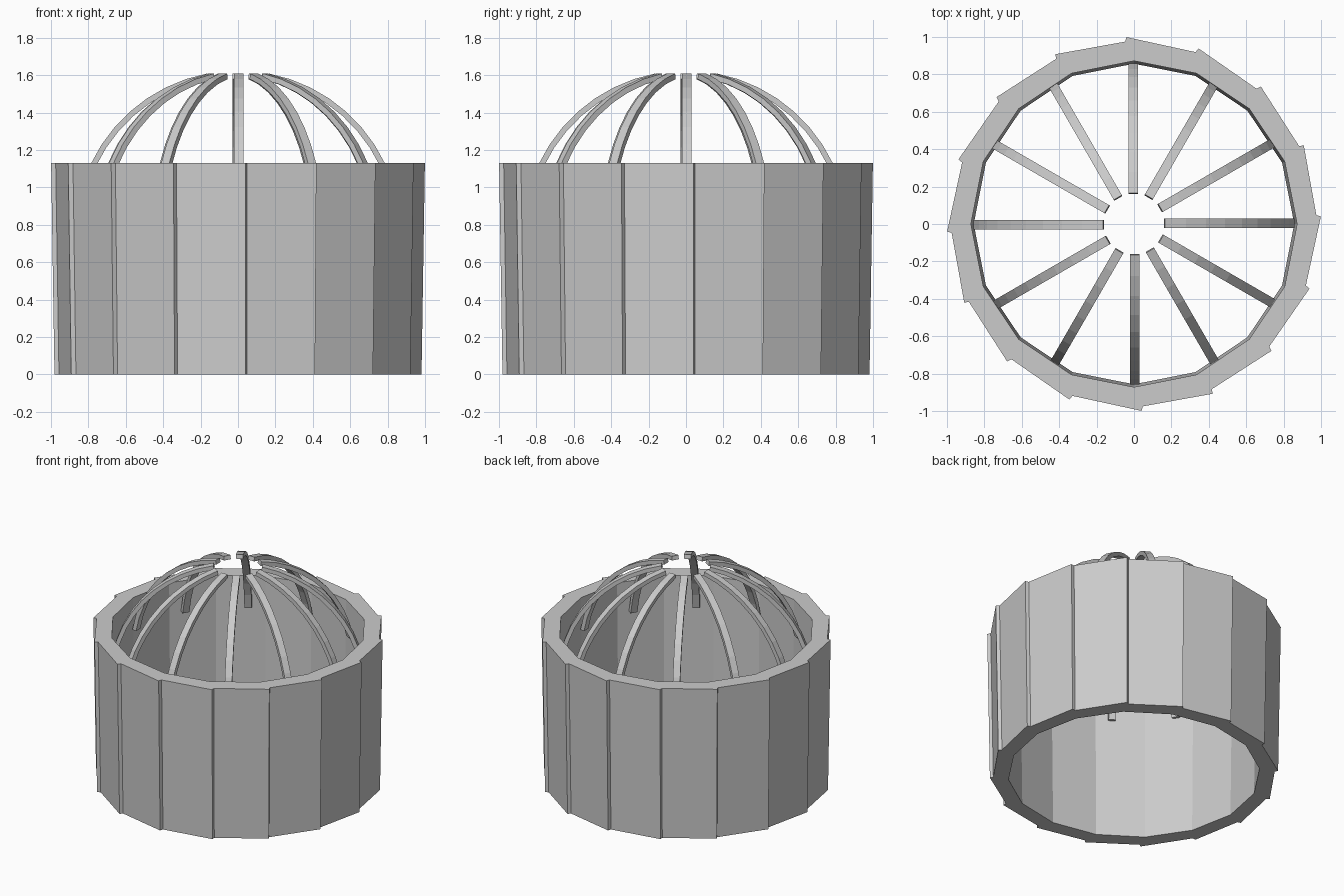
import bpy, bmesh
from math import cos, sin, radians

if "Cube" in bpy.data.objects:
    bpy.data.objects.remove(bpy.data.objects["Cube"])

SIDES, RIBS, RIB_STEPS = 16, 12, 9


def finish(bm, name):
    bmesh.ops.recalc_face_normals(bm, faces=bm.faces)
    mesh = bpy.data.meshes.new(name)
    bm.to_mesh(mesh)
    bm.free()
    obj = bpy.data.objects.new(name, mesh)
    bpy.context.collection.objects.link(obj)
    return obj


# Ring wall of stepped planks, tapering slightly towards the bottom
def ring_level(bm, z, scale, inner):
    def pt(r, deg):
        return bm.verts.new((r * cos(radians(deg)), r * sin(radians(deg)), z))
    step = 360 / SIDES
    starts = [pt(1.0 * scale, 92.3 - step * i) for i in range(SIDES)]
    ends = [pt(0.976 * scale, 92.8 - step * (i + 1)) for i in range(SIDES)]
    inside = [pt(inner, 90 - step * i) for i in range(SIDES)]
    return starts, ends, inside


bm = bmesh.new()
low = ring_level(bm, 0, 0.982, 0.857)
top = ring_level(bm, 1.13, 1.0, 0.872)
for i in range(SIDES):
    j = (i + 1) % SIDES
    for s, e, c in (low, top):
        bm.faces.new((s[i], e[i], c[j], c[i]))
        bm.faces.new((e[i], s[j], c[j]))
    (s0, e0, c0), (s1, e1, c1) = low, top
    bm.faces.new((s0[i], e0[i], e1[i], s1[i]))
    bm.faces.new((e0[i], s0[j], s1[j], e1[i]))
    bm.faces.new((c0[i], c0[j], c1[j], c1[i]))
finish(bm, "plank_ring")


# Curved dome ribs fixed inside the ring
def make_rib_mesh():
    bm = bmesh.new()
    prev = None
    for k in range(RIB_STEPS + 1):
        a = radians(10 + 69 * k / RIB_STEPS)
        loop = [bm.verts.new((r * cos(a), y, 0.755 + r * sin(a)))
                for r, y in ((0.84, -0.021), (0.87, -0.021), (0.87, 0.029), (0.84, 0.029))]
        if prev:
            for i in range(4):
                j = (i + 1) % 4
                bm.faces.new((prev[i], prev[j], loop[j], loop[i]))
        else:
            bm.faces.new(loop)
        prev = loop
    bm.faces.new(prev)
    return finish(bm, "dome_rib")


first = make_rib_mesh()
for n in range(1, RIBS):
    rib = bpy.data.objects.new("dome_rib", first.data)
    rib.rotation_euler.z = radians(360 / RIBS * n)
    bpy.context.collection.objects.link(rib)
